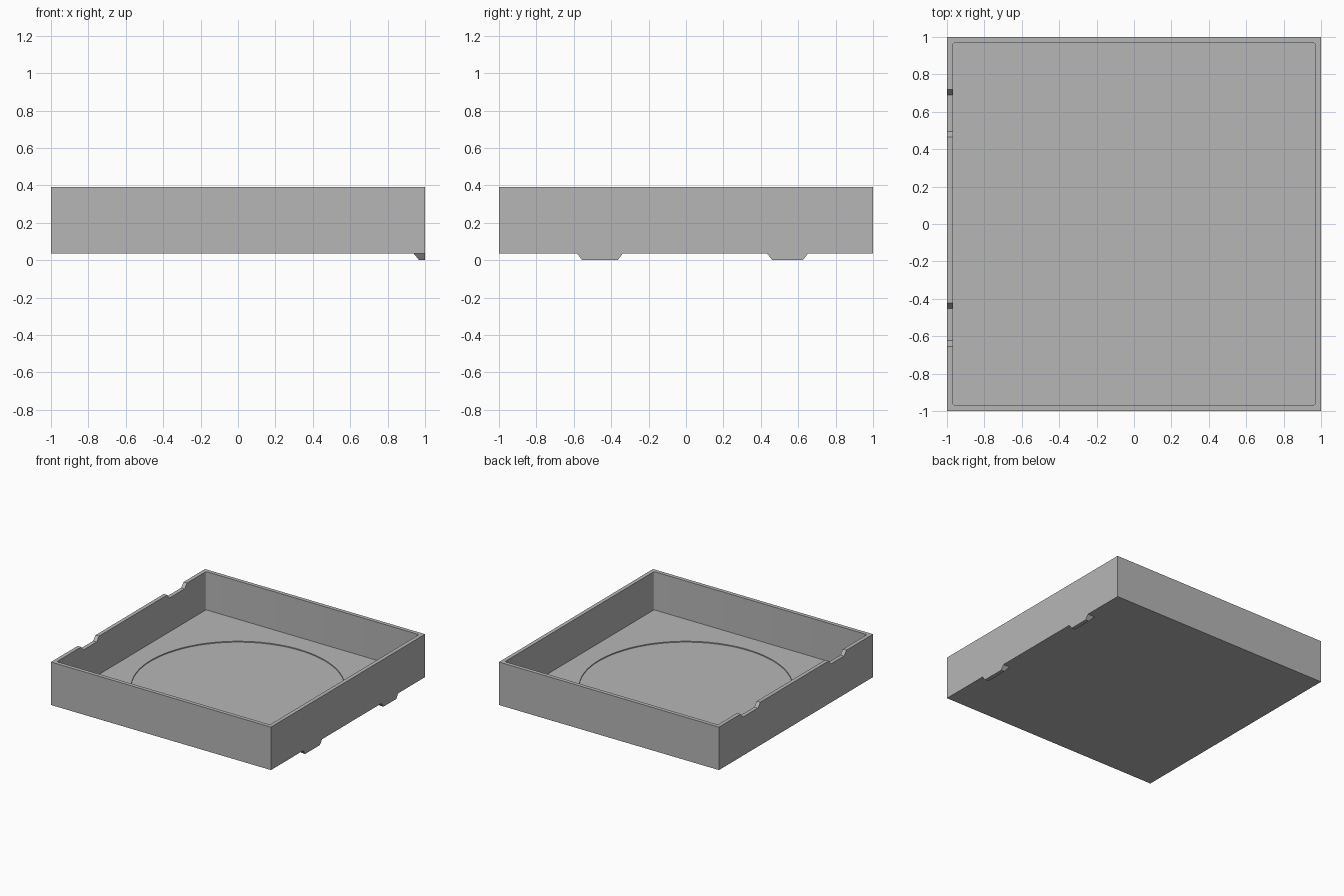
import bpy, bmesh, math

if "Cube" in bpy.data.objects:
    bpy.data.objects.remove(bpy.data.objects["Cube"])

Z0, Z1 = 0.037, 0.39      # underside and rim height
IN = 0.968                # inner half width
FLOOR = 0.076             # floor height

grey = bpy.data.materials.new("light grey")
grey.diffuse_color = (0.47, 0.47, 0.47, 1)
grey.use_nodes = True
grey.node_tree.nodes["Principled BSDF"].inputs["Base Color"].default_value = grey.diffuse_color


def make(name, bm):
    bmesh.ops.recalc_face_normals(bm, faces=bm.faces)
    me = bpy.data.meshes.new(name)
    bm.to_mesh(me)
    bm.free()
    me.materials.append(grey)
    ob = bpy.data.objects.new(name, me)
    bpy.context.collection.objects.link(ob)
    return ob


def box(name, lo, hi, round_r=0):
    bm = bmesh.new()
    bmesh.ops.create_cube(bm, size=1)
    for v in bm.verts:
        v.co = [lo[i] if v.co[i] < 0 else hi[i] for i in range(3)]
    if round_r:
        edges = [e for e in bm.edges
                 if abs(e.verts[0].co.z - e.verts[1].co.z) > 0.01]
        bmesh.ops.bevel(bm, geom=edges, offset=round_r, segments=4,
                        profile=0.5, affect='EDGES')
    return make(name, bm)


def prism_x(name, yz, x0, x1):
    # extrude a profile in the yz plane along x
    bm = bmesh.new()
    a = [bm.verts.new((x0, y, z)) for y, z in yz]
    b = [bm.verts.new((x1, y, z)) for y, z in yz]
    bm.faces.new(a)
    bm.faces.new(b)
    n = len(yz)
    for i in range(n):
        j = (i + 1) % n
        bm.faces.new((a[i], a[j], b[j], b[i]))
    return make(name, bm)


def cut(target, cutter):
    m = target.modifiers.new("cut", 'BOOLEAN')
    m.operation = 'DIFFERENCE'
    m.solver = 'EXACT'
    m.object = cutter
    bpy.context.view_layer.objects.active = target
    bpy.ops.object.modifier_apply(modifier=m.name)
    bpy.data.objects.remove(cutter)


# tray body with hollow
tray = box("tray", (-1, -1, Z0), (1, 1, Z1))
cut(tray, box("hollow", (-IN, -IN, FLOOR), (IN, IN, 0.6), 0.012))

# shallow round recess in the floor
bm = bmesh.new()
bmesh.ops.create_cone(bm, cap_ends=True, segments=96, radius1=0.795,
                      radius2=0.795, depth=0.1)
bmesh.ops.translate(bm, verts=bm.verts, vec=(0, 0, FLOOR - 0.008 + 0.05))
cut(tray, make("recess", bm))

# round notch through both side walls
R, CY, CZ = 0.072, -0.008, 0.387
arc = [(CY + R * math.cos(t), CZ + R * math.sin(t))
       for t in [math.pi * (1 + i / 24) for i in range(25)]]
cut(tray, prism_x("finger_notch", arc + [(CY - R, 0.5), (CY + R, 0.5)], -1.1, 1.1))

# sloped notches in the left wall rim
D = 0.036
for c, w in ((0.592, 0.128), (-0.538, 0.116)):
    s = 0.03
    prof = [(c - w, Z1), (c - w + s, Z1 - D), (c + w - s, Z1 - D),
            (c + w, Z1), (c + w, 0.5), (c - w, 0.5)]
    cut(tray, prism_x("rim_notch", prof, -1.1, -0.9))

# tapered feet under the right wall
for name, c, w in (("front_foot", -0.46, 0.123), ("back_foot", 0.543, 0.11)):
    bm = bmesh.new()
    rings = []
    for x, half, z in ((0.938, w, Z0), (0.968, w - 0.028, 0.0)):
        rings.append([bm.verts.new(p) for p in (
            (x, c - half, z), (1, c - half, z), (1, c + half, z), (x, c + half, z))])
    top, bot = rings
    bm.faces.new(top)
    bm.faces.new(bot)
    for i in range(4):
        j = (i + 1) % 4
        bm.faces.new((top[i], top[j], bot[j], bot[i]))
    make(name, bm)

# smooth the curved cuts, keep edges sharp
bpy.ops.object.select_all(action='DESELECT')
tray.select_set(True)
bpy.context.view_layer.objects.active = tray
bpy.ops.object.shade_smooth_by_angle(angle=math.radians(30))
